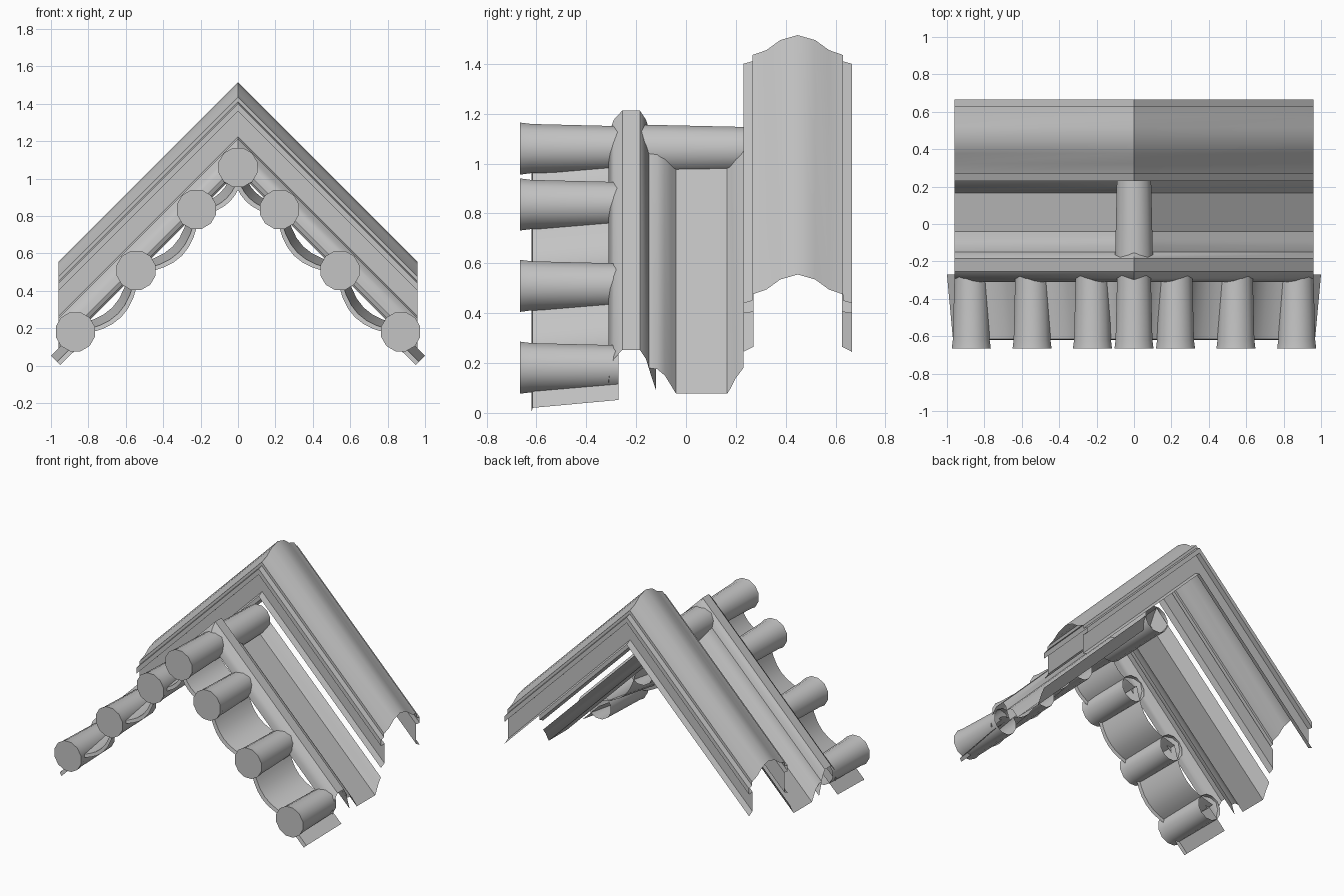
import bpy, math
from mathutils import Vector

cube = bpy.data.objects.get("Cube")
if cube:
    bpy.data.objects.remove(cube, do_unlink=True)

grey = bpy.data.materials.new("plain_grey")
grey.use_nodes = True
colour = (0.55, 0.55, 0.55, 1)
grey.diffuse_color = colour
grey.node_tree.nodes["Principled BSDF"].inputs["Base Color"].default_value = colour

HALF = 0.96      # half width of the roof
AXIS = 1.06      # height of the tube line at the peak


def finish(name, verts, faces, angle=35):
    mesh = bpy.data.meshes.new(name)
    mesh.from_pydata(verts, [], faces)
    mesh.materials.append(grey)
    obj = bpy.data.objects.new(name, mesh)
    bpy.context.collection.objects.link(obj)
    bpy.ops.object.select_all(action='DESELECT')
    obj.select_set(True)
    bpy.context.view_layer.objects.active = obj
    bpy.ops.object.shade_smooth_by_angle(angle=math.radians(angle))
    return obj


def grid_faces(rows, cols):
    return [(r * cols + c, r * cols + c + 1, (r + 1) * cols + c + 1, (r + 1) * cols + c)
            for r in range(rows - 1) for c in range(cols - 1)]


def gable_sheet(name, profile):
    """Sweep a (y, height) profile down both 45 degree slopes."""
    verts = [(x, y, h - abs(x)) for x in (-HALF, 0, HALF) for y, h in profile]
    return finish(name, verts, grid_faces(3, len(profile)))


def tube(name, x, z, rings, closed, sides=12):
    """Tapered tube along y, open at the back; rings are (y, radius)."""
    verts, faces = [], []
    for y, r in rings:
        for i in range(sides):
            a = 2 * math.pi * (i + 0.5) / sides
            verts.append((x + r * math.sin(a), y, z + r * math.cos(a)))
    for k in range(len(rings) - 1):
        for i in range(sides):
            j = (i + 1) % sides
            faces.append((k * sides + j, k * sides + i,
                          (k + 1) * sides + i, (k + 1) * sides + j))
    if closed:
        faces.append(tuple(range(sides)))
    return finish(name, verts, faces, 40)


def pan(name, side, start, end, sag, steps=8):
    """Sagging tile between two points of the slope, with a lip at the front."""
    rows = [(-0.62, -0.07), (-0.615, -0.045), (-0.27, 0.0)]
    a, b = Vector(start), Vector(end)
    verts = []
    for y, lift in rows:
        for i in range(steps + 1):
            t = i / steps
            p = a.lerp(b, t)
            n = (lift + sag * (0.45 - math.sin(math.pi * t))) / math.sqrt(2)
            verts.append((side * (p.x + n), y, p.y + n))
    faces = grid_faces(len(rows), steps + 1)
    if side > 0:
        faces = [f[::-1] for f in faces]
    return finish(name, verts, faces)


# Ridge cap: rounded top with a rim, fascia and lower lip, mirrored about its middle
MID = 0.448
half_cap = [(0.0, 1.515), (0.07, 1.495), (0.125, 1.455), (0.182, 1.435), (0.182, 1.41),
            (0.217, 1.40), (0.217, 1.36), (0.178, 1.365), (0.178, 1.225), (0.217, 1.205)]
cap = [(MID - d, h) for d, h in reversed(half_cap)] + [(MID + d, h) for d, h in half_cap[1:]]
gable_sheet("ridge_cap", cap)

# Trough and roll tile strips
gable_sheet("trough_strip", [(-0.15, 1.14), (-0.115, 1.135), (-0.085, 1.11), (-0.06, 1.07),
                             (-0.04, 1.037), (0.165, 1.037), (0.18, 1.06), (0.2, 1.10), (0.23, 1.14)])
gable_sheet("roll_strip", [(-0.31, 1.08), (-0.305, 1.13), (-0.29, 1.175), (-0.255, 1.213),
                           (-0.185, 1.213), (-0.16, 1.175), (-0.14, 1.11), (-0.12, 1.05)])

# Edge tubes down both slopes, and the one along the peak
edge_rings = [(-0.665, 0.108), (-0.62, 0.102), (-0.27, 0.093)]
spots = [0.0, 0.222, 0.545, 0.87]
drop = [AXIS - s * 1.01 for s in spots]
for i, (x, z) in enumerate(zip(spots, drop)):
    for side in ((1, -1) if x else (1,)):
        label = "left" if side > 0 else "right"
        tube(f"edge_tube_{label}_{i}" if x else "edge_tube_peak", side * x, z, edge_rings, True)
tube("peak_tube", 0, AXIS - 0.005, [(-0.25, 0.106), (0.23, 0.095)], False)

# Sagging pans between the tubes and a short one at each foot
for side, label in ((1, "left"), (-1, "right")):
    for i in range(len(spots) - 1):
        pan(f"edge_pan_{label}_{i}", side, (spots[i], drop[i]), (spots[i + 1], drop[i + 1]),
            0.05 if i == 0 else 0.09)
    pan(f"foot_pan_{label}", side, (spots[-1], drop[-1]), (1.0, 0.052), 0.0)
